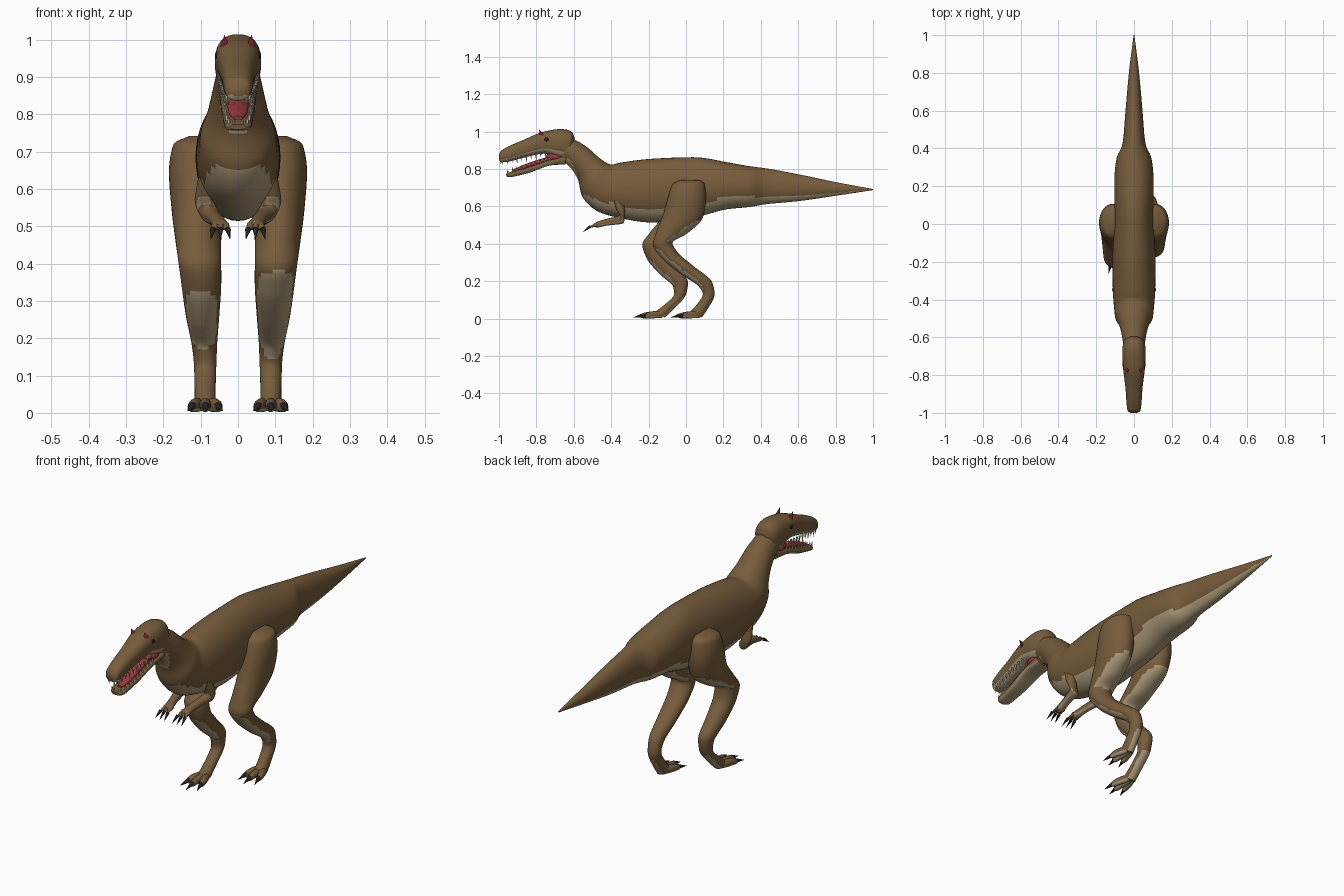
import bpy, bmesh, math
from mathutils import Vector

if "Cube" in bpy.data.objects:
    bpy.data.objects.remove(bpy.data.objects["Cube"], do_unlink=True)


def material(name, rgb):
    m = bpy.data.materials.new(name)
    m.use_nodes = True
    m.diffuse_color = (*rgb, 1)
    m.node_tree.nodes["Principled BSDF"].inputs["Base Color"].default_value = (*rgb, 1)
    return m


BROWN = material("brown hide", (.185, .108, .045))
PALE = material("pale underside", (.43, .34, .2))
BLACK = material("black claw", (.015, .015, .018))
HORN = material("dark red horn", (.16, .012, .018))
MOUTH = material("mouth red", (.32, .04, .05))
IVORY = material("ivory teeth", (.7, .64, .47))


def finish(bm, name, mats, angle=50):
    bmesh.ops.recalc_face_normals(bm, faces=bm.faces)
    me = bpy.data.meshes.new(name)
    bm.to_mesh(me)
    bm.free()
    for m in mats:
        me.materials.append(m)
    me.shade_smooth()
    me.set_sharp_from_angle(angle=math.radians(angle))
    ob = bpy.data.objects.new(name, me)
    bpy.context.collection.objects.link(ob)
    return ob


def smooth_path(stations, steps):
    """Monotone cubic interpolation, so the outline never overshoots."""
    n = len(stations)
    d = [[b - a for a, b in zip(stations[i], stations[i + 1])] for i in range(n - 1)]
    tan = [d[0]]
    for u, v in zip(d, d[1:]):
        tan.append([2 * a * b / (a + b) if a * b > 0 else 0 for a, b in zip(u, v)])
    tan.append(d[-1])
    out = []
    for i in range(n - 1):
        for k in range(steps):
            t = k / steps
            h = (2*t**3 - 3*t*t + 1, t**3 - 2*t*t + t, 3*t*t - 2*t**3, t**3 - t*t)
            out.append([h[0]*a + h[1]*m + h[2]*b + h[3]*w for a, m, b, w in
                        zip(stations[i], tan[i], stations[i + 1], tan[i + 1])])
    return out + [stations[-1]]


def under(normal, height):
    return normal.z < -.42


def lip(normal, height):
    return height < -.5


def loft(name, stations, mats, rule=under, sides=40, steps=6, power=1, side=1):
    """Station: x, then y and z of the first edge, y and z of the second, half width."""
    bm = bmesh.new()
    rings = []

    def bend(v):
        return math.copysign(abs(v) ** power, v)

    for x, y1, z1, y2, z2, w in smooth_path(stations, steps):
        p, q = Vector((x, y1, z1)), Vector((x, y2, z2))
        mid, up = (p + q) / 2, (p - q) / 2
        ring = []
        for j in range(sides):
            a = math.tau * j / sides
            co = mid + up * bend(math.cos(a)) + Vector((w * bend(math.sin(a)), 0, 0))
            co.x *= side
            ring.append(bm.verts.new(co))
        rings.append(ring)
    heights = {}
    for a, b in zip(rings, rings[1:]):
        for j in range(sides):
            k = (j + 1) % sides
            f = bm.faces.new((a[j], a[k], b[k], b[j]))
            heights[f] = math.cos(math.tau * (j + .5) / sides)
    bm.faces.new(rings[0])
    bm.faces.new(rings[-1])
    bmesh.ops.recalc_face_normals(bm, faces=bm.faces)
    if len(mats) > 1:
        for f in bm.faces:
            f.material_index = int(rule(f.normal, heights.get(f, 0)))
    return finish(bm, name, mats)


def spikes(name, items, mat, sides=10):
    """Cones given as base, tip and radius."""
    bm = bmesh.new()
    for base, tip, r in items:
        base, tip = Vector(base), Vector(tip)
        turn = (tip - base).to_track_quat('Z', 'Y')
        ring = [bm.verts.new(base + turn @ Vector((r * math.cos(math.tau * i / sides),
                r * math.sin(math.tau * i / sides), 0))) for i in range(sides)]
        top = bm.verts.new(tip)
        bm.faces.new(ring)
        for i in range(sides):
            bm.faces.new((ring[i], ring[(i + 1) % sides], top))
    return finish(bm, name, [mat])


def ball(name, centre, size, mat):
    bm = bmesh.new()
    bmesh.ops.create_uvsphere(bm, u_segments=20, v_segments=12, radius=1)
    for v in bm.verts:
        v.co = Vector(c + s * k for c, s, k in zip(centre, size, v.co))
    return finish(bm, name, [mat])


def central(rows):
    return [(0, *r) for r in rows]


HIDE = [BROWN, PALE]

# Tail, trunk, chest and neck in one sweep
loft("body", central([
    (1, .693, 1, .687, .002), (.8, .73, .8, .657, .027), (.6, .772, .6, .628, .045),
    (.43, .803, .43, .612, .06), (.34, .815, .34, .597, .094), (.22, .836, .22, .585, .104),
    (.04, .863, .04, .54, .104), (-.18, .855, -.18, .514, .114),
    (-.36, .832, -.35, .537, .112), (-.395, .824, -.48, .578, .106),
    (-.415, .828, -.56, .665, .1), (-.46, .857, -.575, .735, .083),
    (-.54, .925, -.62, .81, .066), (-.62, .97, -.67, .85, .056)]), HIDE)

# Upper head with pale lips
loft("upper_head", central([
    (-.595, .965, -.615, .875, .03), (-.612, 1, -.635, .852, .055),
    (-.67, 1.014, -.69, .862, .062), (-.76, 1, -.76, .882, .058),
    (-.87, .955, -.87, .86, .045), (-.955, .918, -.955, .838, .039),
    (-.99, .896, -.988, .836, .033), (-1, .875, -1, .848, .018)]),
    HIDE, rule=lip, power=.82)

# Lower jaw, tongue and throat lining
loft("lower_jaw", central([
    (-.64, .875, -.645, .825, .05), (-.72, .853, -.72, .82, .048),
    (-.85, .808, -.85, .776, .041), (-.945, .782, -.942, .756, .035),
    (-.962, .773, -.96, .759, .02)]), HIDE, power=.75)
loft("tongue", central([
    (-.66, .885, -.66, .855, .03), (-.75, .862, -.75, .835, .03),
    (-.87, .822, -.87, .795, .026), (-.93, .795, -.93, .782, .012)]), [MOUTH])
ball("throat_lining", (0, -.70, .865), (.046, .05, .026), MOUTH)

# Teeth along both jaws
teeth = []
for s in (1, -1):
    for i in range(10):
        t = i / 9
        y, z, x = -.983 + .23 * t, .845 + .04 * t, .024 + .026 * t ** .6
        size = .03 if i % 2 else .023
        teeth.append(((s * x, y, z + .006), (s * x, y + .004, z - size), .006))
        y, z, x = -.95 + .22 * t, .776 + .07 * t, .025 + .016 * t ** .5
        teeth.append(((s * x, y, z), (s * x, y - .004, z + size), .005))
for x in (-.011, .011):
    teeth.append(((x, -.99, .85), (x, -.99, .823), .005))
    teeth.append(((x, -.955, .773), (x, -.957, .793), .004))
spikes("teeth", teeth, IVORY, 6)

# Limbs: leg edges are listed front then back, arm edges top then bottom
LEG = [(.1, -.03, .742, .07, .742, .03), (.108, -.072, .718, .098, .722, .064),
       (.112, -.095, .65, .107, .64, .073), (.11, -.125, .55, .09, .54, .068),
       (.106, -.16, .46, .005, .455, .061), (.102, -.177, .395, -.072, .405, .057),
       (.098, -.13, .325, -.045, .355, .053), (.095, -.03, .24, .035, .285, .045),
       (.09, .07, .17, .14, .195, .034), (.088, .09, .13, .153, .13, .03),
       (.088, .045, .06, .115, .05, .028), (.088, .02, .035, .085, .006, .029)]
ARM = [(.088, -.39, .64, -.33, .6, .02), (.09, -.37, .58, -.325, .56, .026),
       (.075, -.355, .555, -.335, .51, .025), (.056, -.43, .532, -.42, .498, .02),
       (.048, -.475, .518, -.47, .488, .022), (.047, -.495, .505, -.492, .49, .014)]

for s, word in ((1, "left"), (-1, "right")):
    # The right leg strides forward, more so towards the ground
    def stride(z):
        return -.2 * max(0, (.55 - z) / .55) if s < 0 else 0

    leg = [(x, a + stride(b), b, c + stride(d), d, w) for x, a, b, c, d, w in LEG]
    loft(word + "_leg", leg, HIDE, side=s)
    foot = stride(0)
    claws = []
    for i, dx in enumerate((-.034, 0, .034)):
        front = -.03 if dx == 0 else -.01
        x = .088 + dx
        loft(f"{word}_toe_{i + 1}", [
            (.088 + dx * .3, .075 + foot, .04, .075 + foot, .005, .014),
            (.088 + dx * .7, .03 + foot, .04, .03 + foot, .002, .016),
            (x, front + foot, .03, front + foot, .002, .013),
            (x, front - .012 + foot, .022, front - .012 + foot, .008, .007)],
            HIDE, sides=16, steps=3, side=s)
        claws.append(((s * x, front + foot, .018),
                      (s * (x + dx * .4), front - .055 + foot, .005), .012))
    spikes(word + "_foot_claws", claws, BLACK)

    loft(word + "_arm", ARM, HIDE, sides=24, side=s)
    fingers, nails = [], []
    for dx in (-.02, 0, .02):
        knuckle = (s * (.047 + dx), -.512, .492)
        fingers.append(((s * (.047 + dx * .6), -.475, .502),
                        (s * (.047 + dx * 1.1), -.535, .485), .012))
        nails.append((knuckle, (s * (.047 + dx * 1.3), -.55, .464), .008))
    spikes(word + "_fingers", fingers, BROWN)
    spikes(word + "_hand_claws", nails, BLACK)

    # Brow horn and eye
    spikes(word + "_brow_horn", [((s * .034, -.762, .968), (s * .036, -.787, 1.013), .017)], HORN)
    ball(word + "_eye", (s * .053, -.745, .957), (.009, .013, .012), BLACK)
